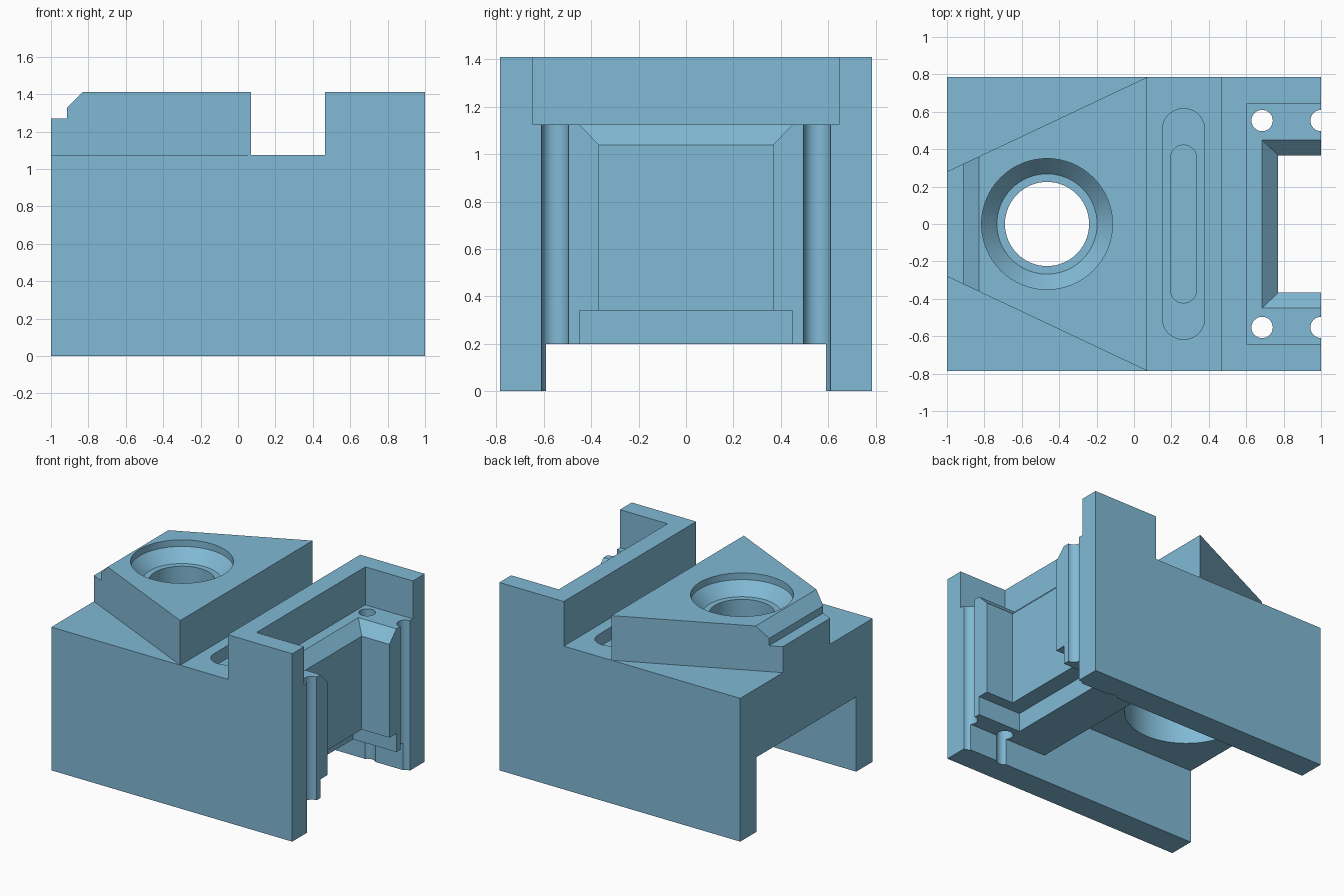
import bpy, bmesh
from math import sin, cos, pi

if "Cube" in bpy.data.objects:
    bpy.data.objects.remove(bpy.data.objects["Cube"])


def loft(name, loops):
    """Closed solid through matching loops of 3D points."""
    bm = bmesh.new()
    rings = [[bm.verts.new(p) for p in loop] for loop in loops]
    n = len(rings[0])
    for a, b in zip(rings, rings[1:]):
        for i in range(n):
            j = (i + 1) % n
            bm.faces.new((a[i], a[j], b[j], b[i]))
    bm.faces.new(rings[0])
    bm.faces.new(rings[-1])
    bmesh.ops.recalc_face_normals(bm, faces=bm.faces)
    mesh = bpy.data.meshes.new(name)
    bm.to_mesh(mesh)
    bm.free()
    mesh.materials.append(steel_blue)
    obj = bpy.data.objects.new(name, mesh)
    bpy.context.collection.objects.link(obj)
    return obj


def along_y(name, profile, half):
    return loft(name, [[(x, y, z) for x, z in profile] for y in (-half, half)])


def along_z(name, outline, z0, z1):
    return loft(name, [[(x, y, z) for x, y in outline] for z in (z0, z1)])


def circle(x, y, r, z, n=64):
    return [(x + r * cos(2 * pi * i / n), y + r * sin(2 * pi * i / n), z) for i in range(n)]


def rect(x0, half, z, x1=1.1):
    return [(x0, -half, z), (x1, -half, z), (x1, half, z), (x0, half, z)]


def slot(x, r, half, n=24):
    """Rounded slot outline running along y."""
    pts = []
    for start, cy in ((0, half - r), (pi, r - half)):
        pts += [(x + r * cos(start + pi * i / n), cy + r * sin(start + pi * i / n)) for i in range(n + 1)]
    return pts


steel_blue = bpy.data.materials.new("steel_blue")
steel_blue.diffuse_color = (.22, .49, .67, 1)
steel_blue.use_nodes = True
steel_blue.node_tree.nodes["Principled BSDF"].inputs["Base Color"].default_value = steel_blue.diffuse_color

# Main body: side profile with cross groove and stepped nose
body = along_y("fixture_body", [
    (-1, 0), (1, 0), (1, 1.41), (.465, 1.41), (.465, 1.075), (.07, 1.075), (.07, 1.41),
    (-.83, 1.41), (-.915, 1.325), (-.915, 1.27), (-1, 1.27)], .785)

cutters = []

# Corners removed on both sides to leave the tapered top block
for s in (-1, 1):
    cutters.append(along_z("taper_cutter", [
        (-1.2, s * .186), (.07, s * .785), (.07, s * .95), (-1.2, s * .95)], 1.075, 1.6))

# Channel underneath, shallower below the right-hand block
cutters.append(along_y("channel_cutter", [
    (-1.1, -.1), (1.1, -.1), (1.1, .2), (.3, .2), (.3, .56), (-1.1, .56)], .59))

# Countersunk through hole with wide counterbore from below
cutters.append(loft("bore_cutter", [circle(-.465, 0, r, z) for r, z in (
    (.42, .4), (.42, .95), (.225, .95), (.225, 1.27), (.268, 1.27), (.35, 1.36), (.35, 1.5))]))

# Stepped slot in the groove floor
cutters.append(along_z("slot_cutter", slot(.265, .113, .617), .98, 1.2))
cutters.append(along_z("inner_slot_cutter", slot(.265, .07, .422), .8, 1.0))

# Stepped and tapered window open to the right
cutters.append(loft("window_cutter", [
    rect(.64, .45, .1), rect(.64, .45, .34), rect(.77, .367, .34), rect(.77, .367, 1.04),
    rect(.685, .45, 1.125), rect(.605, .645, 1.125), rect(.605, .645, 1.5)]))

# Four guide-rod holes, two of them cut by the right face
for x in (.685, 1.0):
    for y in (-.553, .553):
        cutters.append(loft("rod_hole_cutter", [circle(x, y, .057, z, 32) for z in (-.1, 1.2)]))

# Apply every cut and discard the cutters
bpy.context.view_layer.objects.active = body
body.select_set(True)
for c in cutters:
    c.hide_render = True
    m = body.modifiers.new("cut", 'BOOLEAN')
    m.operation, m.solver, m.object = 'DIFFERENCE', 'EXACT', c
    bpy.ops.object.modifier_apply(modifier=m.name)
    bpy.data.objects.remove(c)

bpy.ops.object.shade_smooth_by_angle(angle=pi / 6)
